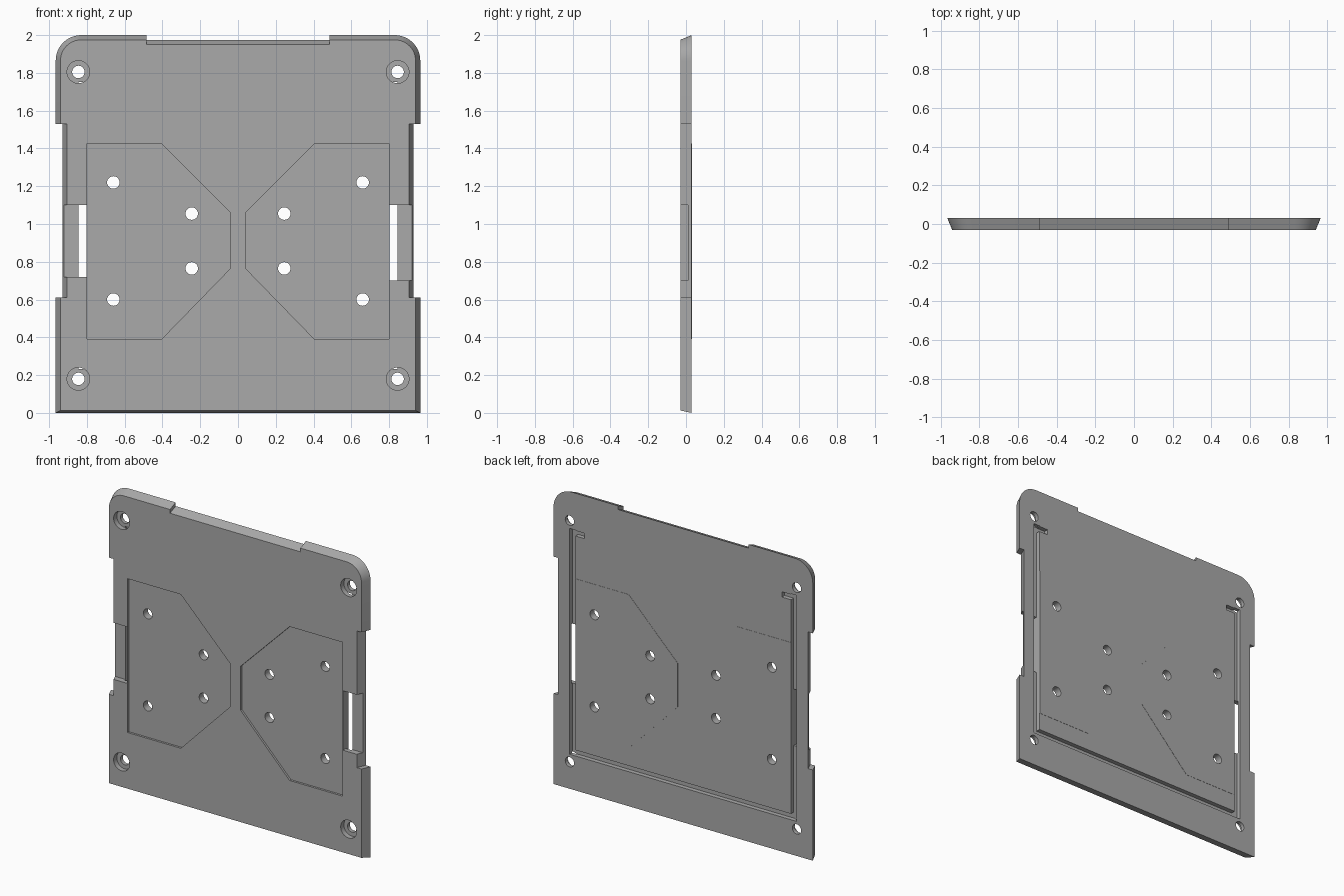
import bpy, bmesh, math

if bpy.data.objects.get("Cube"):
    bpy.data.objects.remove(bpy.data.objects["Cube"])

FRONT, BACK = -0.03, 0.03

grey = bpy.data.materials.new("plain grey")
grey.use_nodes = True
colour = (0.40, 0.40, 0.40, 1)
grey.diffuse_color = colour
grey.node_tree.nodes["Principled BSDF"].inputs["Base Color"].default_value = colour


def loft(name, front, back, y0, y1):
    """Solid between two matching x-z outlines at depths y0 and y1."""
    bm = bmesh.new()
    a = [bm.verts.new((x, y0, z)) for x, z in front]
    b = [bm.verts.new((x, y1, z)) for x, z in back]
    bm.faces.new(a)
    bm.faces.new(b[::-1])
    n = len(a)
    for i in range(n):
        j = (i + 1) % n
        bm.faces.new((a[i], b[i], b[j], a[j]))
    bmesh.ops.recalc_face_normals(bm, faces=bm.faces)
    mesh = bpy.data.meshes.new(name)
    bm.to_mesh(mesh)
    bm.free()
    obj = bpy.data.objects.new(name, mesh)
    bpy.context.collection.objects.link(obj)
    mesh.materials.append(grey)
    return obj


def combine(target, tool, operation):
    mod = target.modifiers.new("combine", "BOOLEAN")
    mod.operation, mod.solver, mod.object = operation, "EXACT", tool
    bpy.context.view_layer.objects.active = target
    bpy.ops.object.modifier_apply(modifier=mod.name)
    bpy.data.objects.remove(tool)


def cut(points, y0, y1):
    combine(plate, loft("cutter", points, points, y0, y1), "DIFFERENCE")


def rect(x0, x1, z0, z1):
    return [(x0, z0), (x1, z0), (x1, z1), (x0, z1)]


def circle(x, z, r, n=32):
    return [(x + r * math.cos(math.tau * i / n), z + r * math.sin(math.tau * i / n))
            for i in range(n)]


def outline(inset):
    """Plate edge with side notches, rounded top corners and a top notch."""
    w = 0.965 - inset
    half = [(w, inset / 2), (w, 0.61), (w - 0.035, 0.61), (w - 0.035, 1.53), (w, 1.53)]
    for i in range(13):
        t = math.pi / 2 * i / 12
        r = 0.135 - inset
        half.append((0.83 + r * math.cos(t), 1.865 + r * math.sin(t)))
    half += [(0.485, 2 - inset), (0.485, 1.975 - inset)]
    return half + [(-x, z) for x, z in reversed(half)]


# Tapered plate
plate = loft("mounting_plate", outline(0.025), outline(0), FRONT, BACK)

# Pads: barely raised at the back, recessed at the front
for s in (-1, 1):
    pad = [(s * x, z) for x, z in ((0.80, 0.39), (0.405, 0.39), (0.04, 0.765),
                                   (0.04, 1.06), (0.405, 1.425), (0.80, 1.425))]
    combine(plate, loft("pad", pad, pad, 0, BACK + 0.0015), "UNION")
    cut(pad, -0.1, FRONT + 0.014)

# Back channel: bottom run, two side runs and inward hooks at the top
cut(rect(-0.845, 0.845, 0.232, 0.272), 0, 0.1)
for s in (-1, 1):
    cut(rect(s * 0.802, s * 0.845, 0.24, 1.752), 0, 0.1)
    cut(rect(s * 0.735, s * 0.83, 1.712, 1.748), 0.001, 0.1)

# Strap recesses that break through into the side channels
cut(rect(0.802, 1.0, 0.70, 1.10), -0.1, 0.01)
cut(rect(-1.0, -0.802, 0.72, 1.10), -0.1, 0.01)

# Corner screw holes with counterbores, and pad holes
for s in (-1, 1):
    for z in (0.18, 1.805):
        cut(circle(s * 0.845, z, 0.06), -0.1, 0.004)
        cut(circle(s * 0.845, z, 0.033), -0.1, 0.1)
    for x, z in ((0.66, 0.60), (0.66, 1.22), (0.245, 0.765), (0.245, 1.055)):
        cut(circle(s * x, z, 0.033), -0.1, 0.1)

# Smooth only the rounded edges
bpy.ops.object.select_all(action="DESELECT")
plate.select_set(True)
bpy.context.view_layer.objects.active = plate
bpy.ops.object.shade_smooth_by_angle(angle=math.radians(25))
